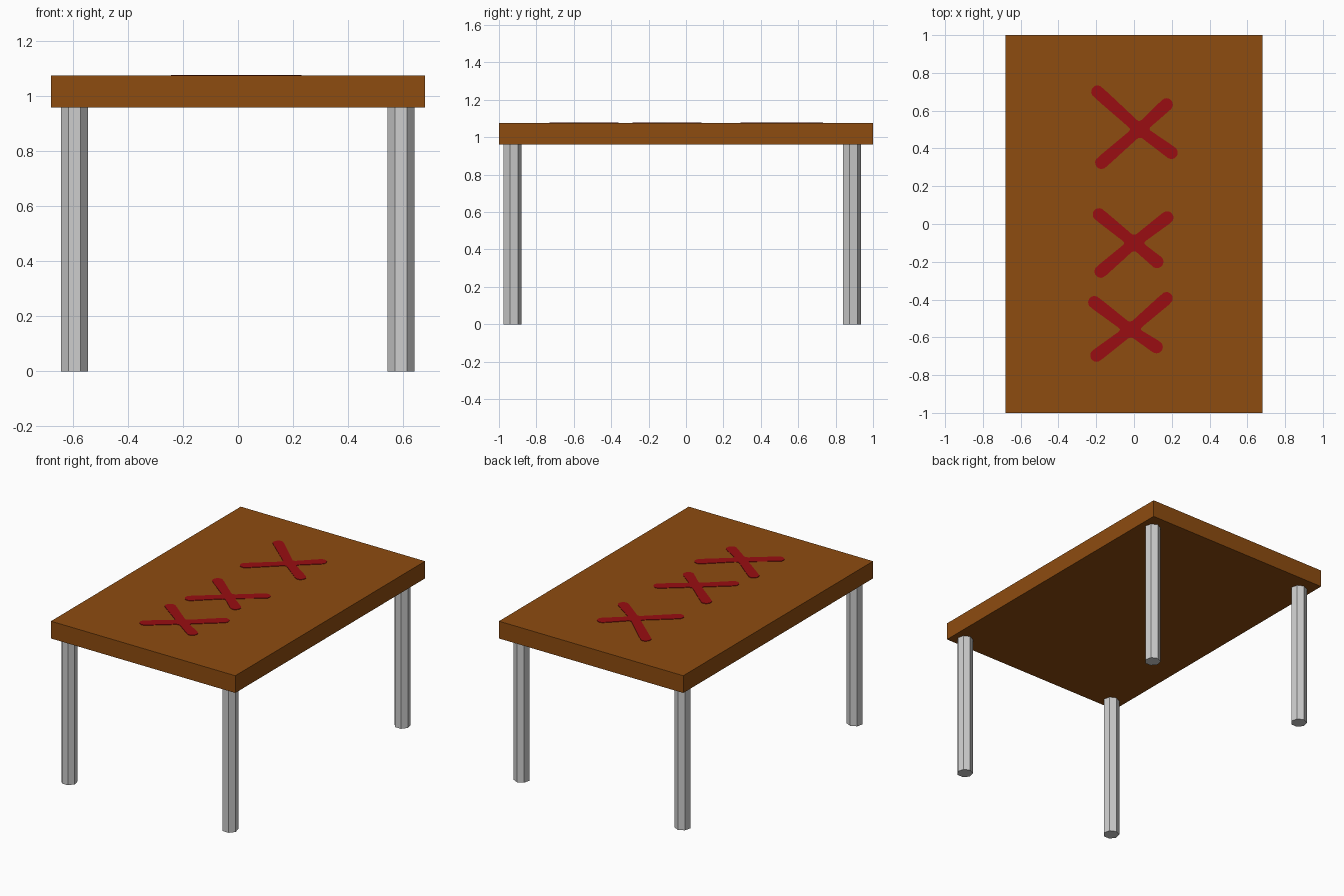
import bpy, bmesh, math
from mathutils import Vector

if "Cube" in bpy.data.objects:
    bpy.data.objects.remove(bpy.data.objects["Cube"])

TOP, UNDER = 1.075, 0.96


def material(name, rgb):
    m = bpy.data.materials.new(name)
    m.diffuse_color = (*rgb, 1)
    m.use_nodes = True
    m.node_tree.nodes["Principled BSDF"].inputs["Base Color"].default_value = m.diffuse_color
    return m


brown = material("brown wood", (0.27, 0.072, 0.005))
grey = material("grey metal", (0.61, 0.61, 0.61))
red = material("dark red paint", (0.32, 0.004, 0.006))


def add_object(name, bm, mat):
    bmesh.ops.recalc_face_normals(bm, faces=bm.faces)
    mesh = bpy.data.meshes.new(name)
    bm.to_mesh(mesh)
    bm.free()
    mesh.materials.append(mat)
    obj = bpy.data.objects.new(name, mesh)
    bpy.context.collection.objects.link(obj)
    return obj


# Table top slab
bm = bmesh.new()
bmesh.ops.create_cube(bm, size=1)
bmesh.ops.scale(bm, vec=(1.36, 2.0, TOP - UNDER), verts=bm.verts)
bmesh.ops.translate(bm, vec=(0, 0, (TOP + UNDER) / 2), verts=bm.verts)
add_object("table_top", bm, brown)

# Seven-sided legs, one corner pointing to the back
for side, x in (("left", -0.595), ("right", 0.592)):
    for end, y in (("front", -0.93), ("back", 0.886)):
        bm = bmesh.new()
        ring = []
        for i in range(7):
            a = math.pi / 2 + math.tau * i / 7
            ring.append(bm.verts.new((x + 0.0503 * math.cos(a), y + 0.0503 * math.sin(a), 0)))
        base = bm.faces.new(ring)
        out = bmesh.ops.extrude_face_region(bm, geom=[base], use_keep_orig=True)
        up = [v for v in out["geom"] if isinstance(v, bmesh.types.BMVert)]
        bmesh.ops.translate(bm, vec=(0, 0, UNDER), verts=up)
        add_object(f"{end}_{side}_leg", bm, grey)


def arm_distance(p, tip):
    """Distance from p to a brush arm running from the origin to tip."""
    t = max(0, min(1, p.dot(tip) / tip.length_squared))
    return (p - tip * t).length - (0.028 + 0.006 * t)


def cross_distance(p, tips):
    """Soft union of the arms, so the inner corners are rounded."""
    d, k = 1.0, 0.02
    for tip in tips:
        e = arm_distance(p, tip)
        h = max(k - abs(d - e), 0) / k
        d = min(d, e) - h * h * k / 4
    return d


def painted_cross(name, centre, tips, steps=240):
    c = Vector(centre)
    arms = [Vector(t) - c for t in tips]
    bm = bmesh.new()
    ring = []
    for i in range(steps):
        a = math.tau * i / steps
        ray = Vector((math.cos(a), math.sin(a)))
        r = 0.4
        while cross_distance(ray * r, arms) > 0:
            r -= 0.001
        ring.append(bm.verts.new((*(c + ray * r), TOP + 0.003)))
    hub = bm.verts.new((*c, TOP + 0.003))
    low = [bm.verts.new((v.co.x, v.co.y, TOP)) for v in ring]
    for i in range(steps):
        j = (i + 1) % steps
        bm.faces.new((hub, ring[i], ring[j]))
        bm.faces.new((ring[i], low[i], low[j], ring[j]))
    add_object(name, bm, red)


# Three painted crosses on the top
painted_cross("back_cross", (0.029, 0.50),
              [(-0.193, 0.70), (0.198, 0.378), (-0.172, 0.325), (0.172, 0.632)])
painted_cross("middle_cross", (0.0, -0.10),
              [(-0.185, 0.05), (0.122, -0.20), (-0.175, -0.251), (0.175, 0.034)])
painted_cross("front_cross", (-0.019, -0.56),
              [(-0.209, -0.415), (0.119, -0.651), (-0.198, -0.696), (0.172, -0.394)])
